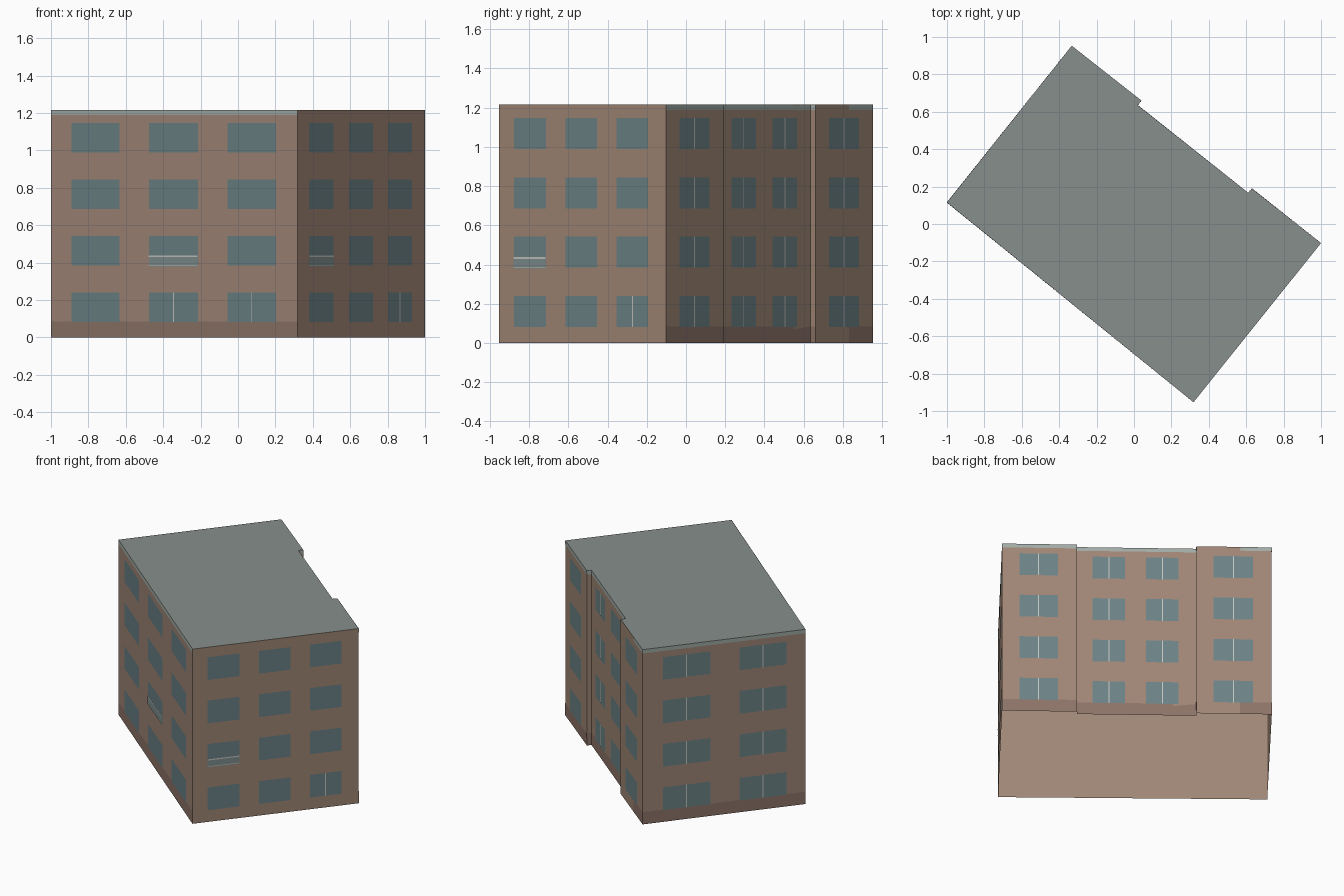
import bpy, bmesh
from mathutils import Vector

if "Cube" in bpy.data.objects:
    bpy.data.objects.remove(bpy.data.objects["Cube"])


def mat(name, c):
    m = bpy.data.materials.new(name)
    m.diffuse_color = (*c, 1)
    m.use_nodes = True
    m.node_tree.nodes["Principled BSDF"].inputs["Base Color"].default_value = m.diffuse_color
    return m


WALL = mat("wall_brick", (0.35, 0.24, 0.18))
PLINTH = mat("plinth_brick", (0.265, 0.175, 0.14))
GLASS = mat("window_glass", (0.15, 0.225, 0.24))
TRIM = mat("parapet_grey", (0.36, 0.41, 0.38))
ROOF = mat("roof_grey", (0.245, 0.275, 0.26))
LIGHT = mat("light_frame", (0.55, 0.56, 0.52))
PANEL = mat("balcony_glass", (0.21, 0.27, 0.27))

# Footprint, counter-clockwise, with the shallow recess on the back
FOOT = [(-1.0, 0.115), (0.318, -0.953), (1.0, -0.102), (0.63, 0.19),
        (0.611, 0.167), (0.02, 0.635), (0.04, 0.66), (-0.333, 0.953)]
N = len(FOOT)
H = 1.215
FLOORS = [0.082, 0.384, 0.686, 0.988]
WIN_H = 0.158


def finish(name, bm, material):
    me = bpy.data.meshes.new(name)
    bm.to_mesh(me)
    bm.free()
    me.materials.append(material)
    ob = bpy.data.objects.new(name, me)
    bpy.context.collection.objects.link(ob)


def edge_points(i, f0, f1, off):
    """Two points on footprint edge i, pushed outward by off."""
    a, b = Vector(FOOT[i]), Vector(FOOT[(i + 1) % N])
    d = b - a
    out = Vector((d.y, -d.x)).normalized() * off
    return a + d * f0 + out, a + d * f1 + out


def add_quad(bm, i, f0, f1, z0, z1, off):
    p, q = edge_points(i, f0, f1, off)
    bm.faces.new([bm.verts.new(v) for v in (
        (p.x, p.y, z0), (q.x, q.y, z0), (q.x, q.y, z1), (p.x, p.y, z1))])


def wall_panel(name, i, f0, f1, z0, z1, off, material):
    bm = bmesh.new()
    add_quad(bm, i, f0, f1, z0, z1, off)
    finish(name, bm, material)


def band(name, z0, z1, off, material):
    """Flat strip running around the whole footprint."""
    bm = bmesh.new()
    for i in range(N):
        add_quad(bm, i, 0, 1, z0, z1, off)
    bmesh.ops.remove_doubles(bm, verts=bm.verts, dist=0.0017)
    finish(name, bm, material)


# Building shell, open underneath
band("walls", 0, H, 0, WALL)
band("plinth", 0, 0.085, 0.001, PLINTH)
band("parapet", 1.188, H, 0.001, TRIM)
bm = bmesh.new()
bm.faces.new([bm.verts.new((x, y, H)) for x, y in FOOT])
finish("roof", bm, ROOF)

# Windows: edge -> list of (start, end, floors with a centre mullion)
ALL = (0, 1, 2, 3)
WINDOWS = {
    0: [(0.084, 0.278, ()), (0.399, 0.597, (0,)), (0.718, 0.914, (0,))],
    1: [(0.09, 0.282, ()), (0.40, 0.588, ()), (0.706, 0.895, (0,))],
    2: [(0.23, 0.75, ALL)],
    4: [(0.133, 0.404, ALL), (0.58, 0.851, ALL)],
    6: [(0.23, 0.75, ALL)],
    7: [(0.125, 0.415, ALL), (0.593, 0.883, ALL)],
}
for edge, cols in WINDOWS.items():
    a, b = edge_points(edge, 0, 1, 0)
    w = 0.003 / (b - a).length
    for f0, f1, split in cols:
        m = (f0 + f1) / 2
        for k, z in enumerate(FLOORS):
            wall_panel("window", edge, f0, f1, z, z + WIN_H, 0.002, GLASS)
            if k in split:
                wall_panel("mullion", edge, m - w, m + w, z, z + WIN_H, 0.003, LIGHT)

# Shallow balcony guards on the first upper floor
for edge, col in ((0, 1), (1, 0)):
    f0, f1, _ = WINDOWS[edge][col]
    wall_panel("balcony_panel", edge, f0, f1, 0.380, 0.437, 0.004, PANEL)
    wall_panel("balcony_top_rail", edge, f0, f1, 0.429, 0.437, 0.005, LIGHT)
    wall_panel("balcony_lower_rail", edge, f0, f1, 0.384, 0.388, 0.005, LIGHT)
